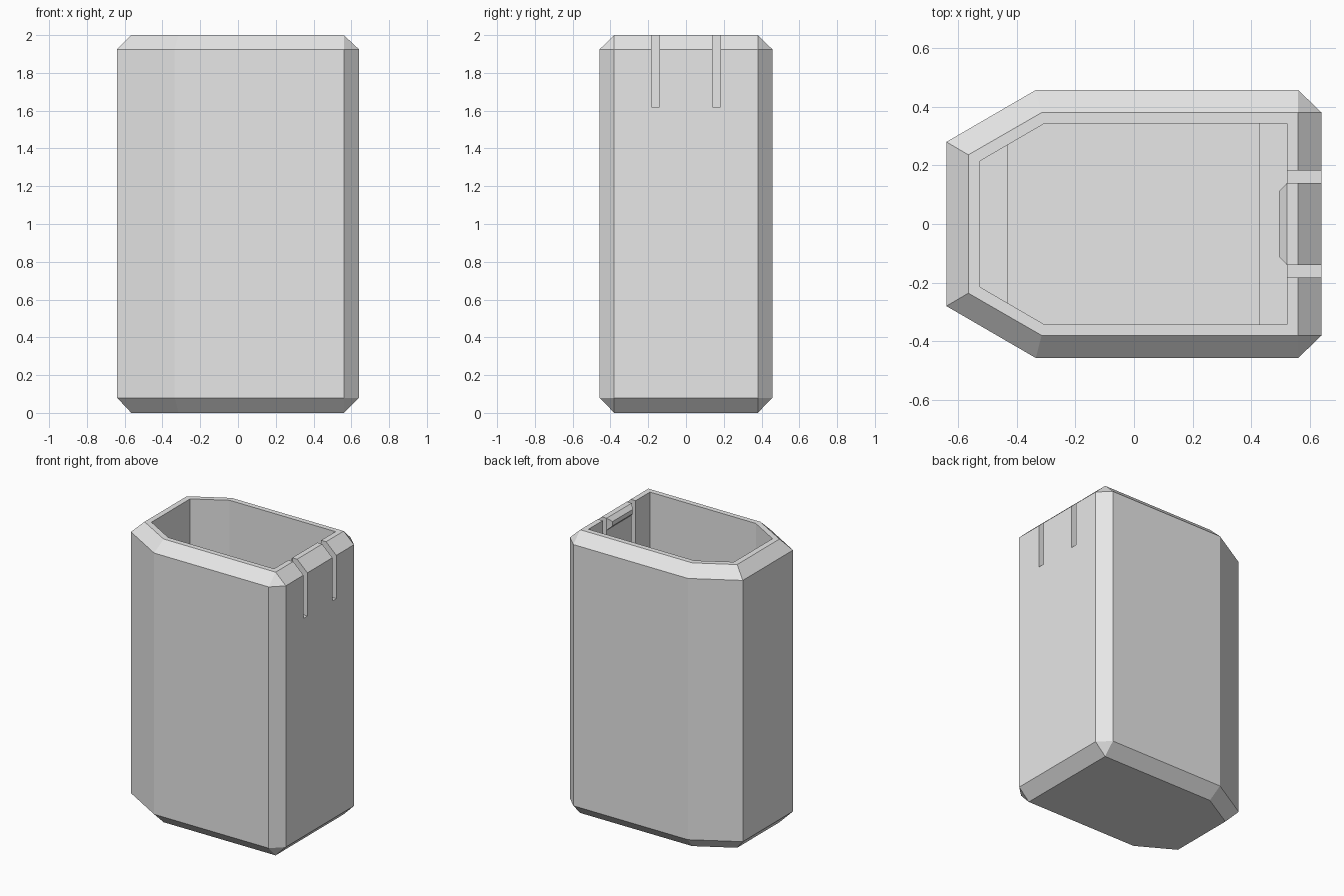
import bpy
import bmesh

if "Cube" in bpy.data.objects:
    bpy.data.objects.remove(bpy.data.objects["Cube"], do_unlink=True)

grey = bpy.data.materials.new("plain_grey")
grey.use_nodes = True
grey.diffuse_color = (0.8, 0.8, 0.8, 1)
grey.node_tree.nodes["Principled BSDF"].inputs["Base Color"].default_value = (0.8, 0.8, 0.8, 1)


def mirrored(half):
    """Close a half outline by mirroring it across y = 0."""
    return half + [(x, -y) for x, y in reversed(half)]


def loft(name, rings):
    """Solid skinned through (outline, z) rings, capped at both ends."""
    bm = bmesh.new()
    loops = [[bm.verts.new((x, y, z)) for x, y in outline] for outline, z in rings]
    for low, high in zip(loops, loops[1:]):
        for i in range(len(low)):
            j = (i + 1) % len(low)
            bm.faces.new((low[i], low[j], high[j], high[i]))
    bm.faces.new(loops[0])
    bm.faces.new(loops[-1])
    bmesh.ops.remove_doubles(bm, verts=bm.verts, dist=0.0005)
    bmesh.ops.recalc_face_normals(bm, faces=bm.faces)
    mesh = bpy.data.meshes.new(name)
    bm.to_mesh(mesh)
    bm.free()
    mesh.materials.append(grey)
    obj = bpy.data.objects.new(name, mesh)
    bpy.context.collection.objects.link(obj)
    return obj


def rect(x0, x1, y0, y1):
    return [(x0, y0), (x1, y0), (x1, y1), (x0, y1)]


def cut(target, cutter):
    """Subtract the cutter, then discard it."""
    cutter.hide_render = True
    mod = target.modifiers.new("cut", "BOOLEAN")
    mod.operation = "DIFFERENCE"
    mod.solver = "EXACT"
    mod.object = cutter
    bpy.context.view_layer.objects.active = target
    bpy.ops.object.modifier_apply(modifier=mod.name)
    bpy.data.objects.remove(cutter, do_unlink=True)


# Outer body with chamfered rims and one tapered end
wide = mirrored([(-0.64, 0.28), (-0.335, 0.457), (0.56, 0.457), (0.64, 0.38)])
rim = mirrored([(-0.565, 0.236), (-0.315, 0.38), (0.56, 0.38), (0.56, 0.38)])
body = loft("container_body", [(rim, 0), (wide, 0.08), (wide, 1.925), (rim, 2)])

# Hollow interior, with a ledge left at each end above the floor
inner = mirrored([(-0.525, 0.215), (-0.305, 0.343), (0.522, 0.343)])
pocket = mirrored([(-0.43, 0.271), (-0.305, 0.343), (0.427, 0.343)])
cut(body, loft("cavity_cutter", [(pocket, 0.08), (pocket, 0.2), (inner, 0.2), (inner, 2.1)]))

# Two slots that free the snap tab
for y0, y1 in ((0.14, 0.183), (-0.183, -0.14)):
    slot = rect(0.45, 0.75, y0, y1)
    cut(body, loft("slot_cutter", [(slot, 1.62), (slot, 2.1)]))

# Bevelled catch on the inside of the tab
back = rect(0.522, 0.523, -0.14, 0.14)
tip = [(0.495, -0.112), (0.523, -0.14), (0.523, 0.14), (0.495, 0.112)]
loft("tab_catch", [(back, 1.915), (tip, 1.942), (tip, 1.973), (back, 2)])
